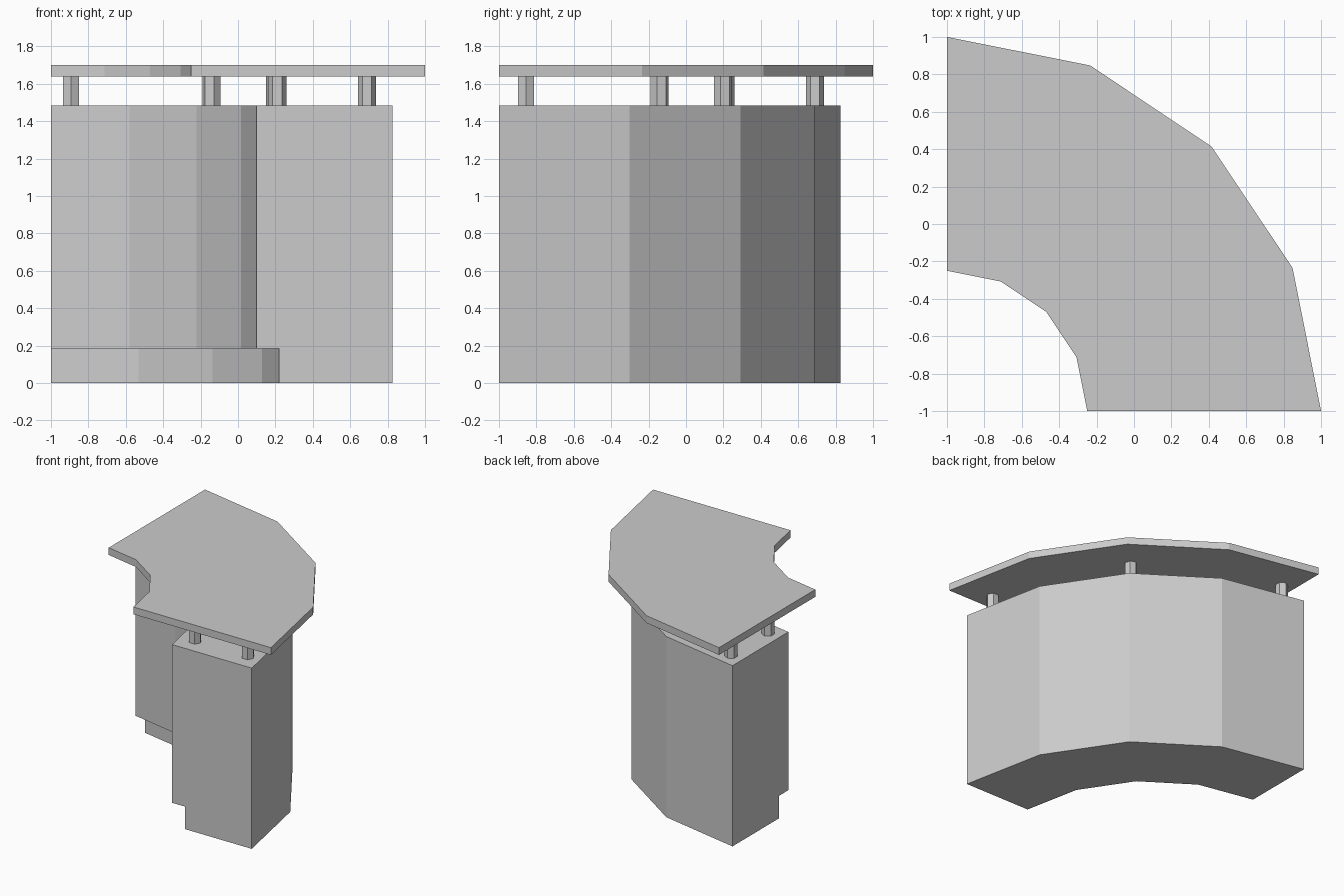
import bpy, bmesh
from math import cos, sin, pi
from mathutils import Matrix, Vector

cube = bpy.data.objects.get("Cube")
if cube:
    bpy.data.objects.remove(cube, do_unlink=True)

# Single plain grey finish
GREY = (0.6, 0.6, 0.6, 1)
grey = bpy.data.materials.new("plain grey")
grey.use_nodes = True
grey.diffuse_color = GREY
grey.node_tree.nodes["Principled BSDF"].inputs["Base Color"].default_value = GREY

CENTRE = Vector((-1, -1, 0))   # corner the quarter ring turns around
SEGMENTS = 4
BODY_TOP, SLAB_BOTTOM, SLAB_TOP = 1.485, 1.64, 1.7


def finish(name, bm):
    bmesh.ops.recalc_face_normals(bm, faces=bm.faces)
    mesh = bpy.data.meshes.new(name)
    bm.to_mesh(mesh)
    bm.free()
    mesh.materials.append(grey)
    obj = bpy.data.objects.new(name, mesh)
    bpy.context.collection.objects.link(obj)
    return obj


def quarter_ring(name, profile):
    """Sweep a closed (radius, height) profile through a quarter turn."""
    bm = bmesh.new()
    rings = []
    for i in range(SEGMENTS + 1):
        a = i * pi / 2 / SEGMENTS
        rings.append([bm.verts.new(CENTRE + Vector((r * cos(a), r * sin(a), z)))
                      for r, z in profile])
    n = len(profile)
    for a, b in zip(rings, rings[1:]):
        for j in range(n):
            k = (j + 1) % n
            bm.faces.new((a[j], a[k], b[k], b[j]))
    bm.faces.new(rings[0])
    bm.faces.new(rings[-1])
    return finish(name, bm)


def post(name, x, y, turn):
    """Six-sided post with a corner pointing along the turn angle."""
    bm = bmesh.new()
    height = SLAB_TOP - 0.06 - BODY_TOP
    place = (Matrix.Translation((x, y, BODY_TOP + height / 2))
             @ Matrix.Rotation(turn - pi / 2, 4, "Z"))
    bmesh.ops.create_cone(bm, cap_ends=True, segments=6, radius1=0.049,
                          radius2=0.049, depth=height, matrix=place)
    return finish(name, bm)


# Counter body with a recessed kick space on the inner side
quarter_ring("counter_body", [(1.22, 0), (1.825, 0), (1.825, BODY_TOP),
                              (1.1, BODY_TOP), (1.1, 0.185), (1.22, 0.185)])

# Raised worktop
quarter_ring("worktop", [(0.75, SLAB_BOTTOM), (2, SLAB_BOTTOM),
                         (2, SLAB_TOP), (0.75, SLAB_TOP)])

# Posts in an inner and an outer row, at both ends and the middle
for row, r in (("inner", 1.21), ("outer", 1.69)):
    post(row + "_post_front", r - 1, -0.856, 0)
    d = (r + 0.004) * cos(pi / 4) - 1
    post(row + "_post_middle", d, d, pi / 4)
    post(row + "_post_back", -0.893, r - 1, pi / 2)
